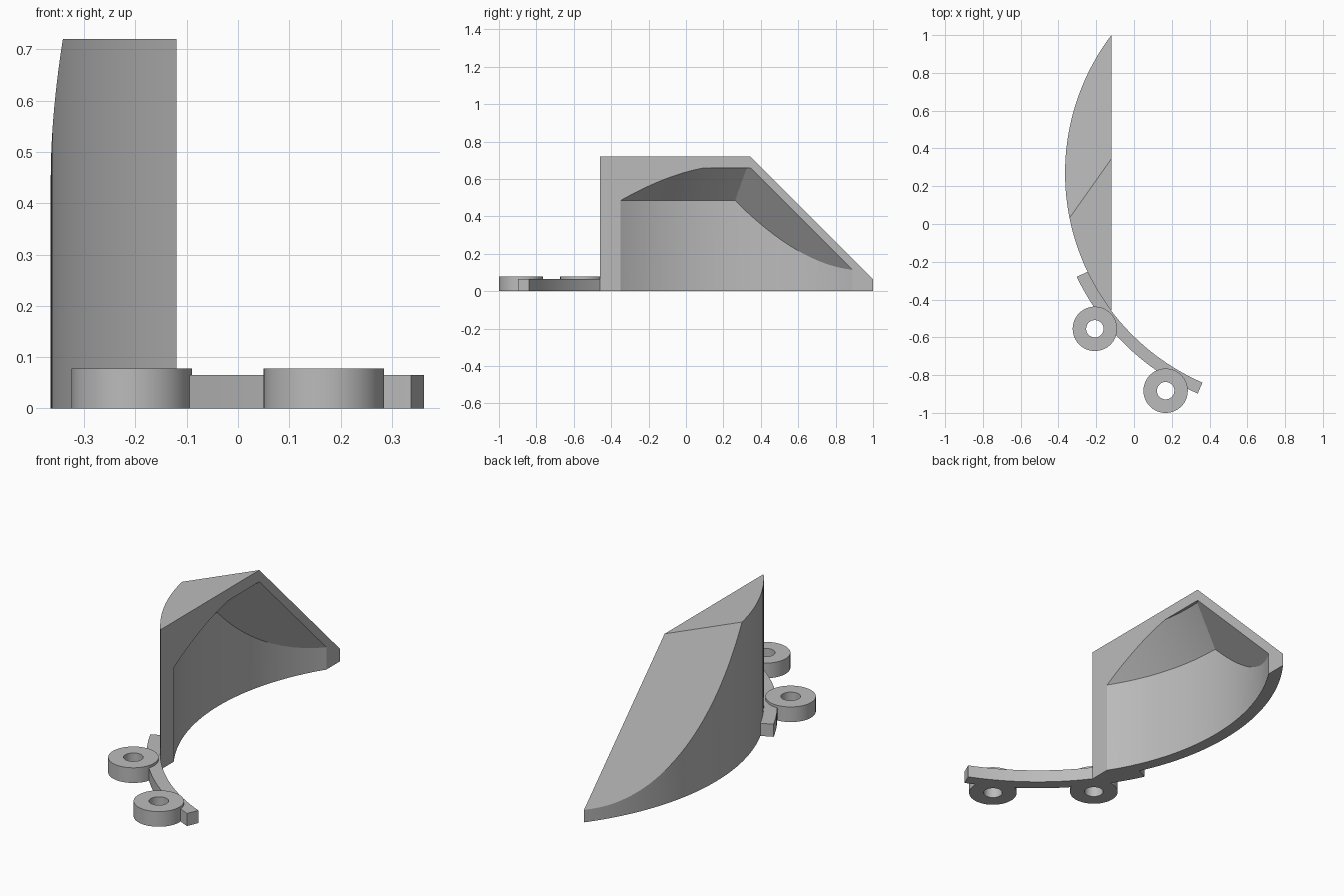
import bpy
import bmesh
from math import cos, sin, radians
from mathutils import Vector

if "Cube" in bpy.data.objects:
    bpy.data.objects.remove(bpy.data.objects["Cube"], do_unlink=True)

# Single grey material
grey = bpy.data.materials.new("plain grey")
grey.use_nodes = True
colour = (0.5, 0.5, 0.5, 1)
grey.diffuse_color = colour
grey.node_tree.nodes["Principled BSDF"].inputs["Base Color"].default_value = colour

AXIS = Vector((0.845, 0.27, 0))   # shared centre of the curved wall and strip
OUTER, WALL = 1.21, 0.063
INNER = OUTER - WALL
FACE_X, TOP = -0.12, 0.72


def sweep(profile, centre, start, end, steps):
    """Sweep a closed (radius, height) profile around a vertical axis."""
    bm = bmesh.new()
    full = end - start >= 360
    rings = []
    for i in range(steps if full else steps + 1):
        a = radians(start + (end - start) * i / steps)
        rings.append([bm.verts.new((centre.x + r * cos(a), centre.y + r * sin(a), z))
                      for r, z in profile])
    n = len(profile)
    for i in range(steps):
        a, b = rings[i], rings[(i + 1) % len(rings)]
        for j in range(n):
            k = (j + 1) % n
            bm.faces.new((a[j], a[k], b[k], b[j]))
    if not full:
        bm.faces.new(rings[0])
        bm.faces.new(rings[-1])
    return bm


def clip(bm, point, normal):
    """Cut away everything in front of a plane and close the cut."""
    geom = bm.verts[:] + bm.edges[:] + bm.faces[:]
    bmesh.ops.bisect_plane(bm, geom=geom, dist=1e-6, plane_co=point,
                           plane_no=Vector(normal).normalized(), clear_outer=True)
    bmesh.ops.holes_fill(bm, edges=[e for e in bm.edges if e.is_boundary], sides=0)


def finish(bm, name):
    bmesh.ops.recalc_face_normals(bm, faces=bm.faces[:])
    mesh = bpy.data.meshes.new(name)
    bm.to_mesh(mesh)
    bm.free()
    mesh.materials.append(grey)
    obj = bpy.data.objects.new(name, mesh)
    bpy.context.collection.objects.link(obj)
    return obj


def select(obj):
    bpy.ops.object.select_all(action="DESELECT")
    obj.select_set(True)
    bpy.context.view_layer.objects.active = obj


def smooth(obj):
    select(obj)
    bpy.ops.object.shade_smooth_by_angle(angle=radians(20))


def box_profile(r0, r1, z0, z1):
    return [(r0, z0), (r1, z0), (r1, z1), (r0, z1)]


SLOPE = (-1.414, 1, 1)

# Curved hood: circular segment with a flat face and a sloping roof
bm = sweep(box_profile(0.4, OUTER, 0, TOP), AXIS, 120, 240, 80)
clip(bm, (FACE_X, 0, 0), (1, 0, 0))
clip(bm, (FACE_X, 0.345, TOP), SLOPE)
hood = finish(bm, "hood")

# Hollow inside: conical ceiling, flat top, sloping back
cavity_profile = [(0.8, -0.1), (INNER, -0.1), (INNER, 0.485), (0.8, 0.849)]
bm = sweep(cavity_profile, AXIS, 135, 225, 60)
clip(bm, (FACE_X + 0.07, 0, 0), (1, 0, 0))
clip(bm, (0, 0, TOP - 0.06), (0, 0, 1))
clip(bm, (FACE_X, 0.345, TOP - 0.06), SLOPE)
cavity = finish(bm, "cavity_cutter")
cavity.hide_render = True

cut = hood.modifiers.new("hollow", "BOOLEAN")
cut.operation = "DIFFERENCE"
cut.solver = "EXACT"
cut.object = cavity
select(hood)
bpy.ops.object.modifier_apply(modifier=cut.name)
bpy.data.objects.remove(cavity, do_unlink=True)
smooth(hood)

# Curved mounting strip that follows the hood's outer wall
strip = sweep(box_profile(OUTER, OUTER + WALL, 0, 0.065), AXIS, 205.6, 246.5, 28)
smooth(finish(strip, "mounting_strip"))

# Two screw rings on the outside of the strip
for name, angle in (("right_screw_ring", 218.1), ("left_screw_ring", 239.55)):
    a = radians(angle)
    centre = AXIS + Vector((cos(a), sin(a), 0)) * 1.337
    smooth(finish(sweep(box_profile(0.046, 0.1175, 0, 0.078), centre, 0, 360, 64), name))
